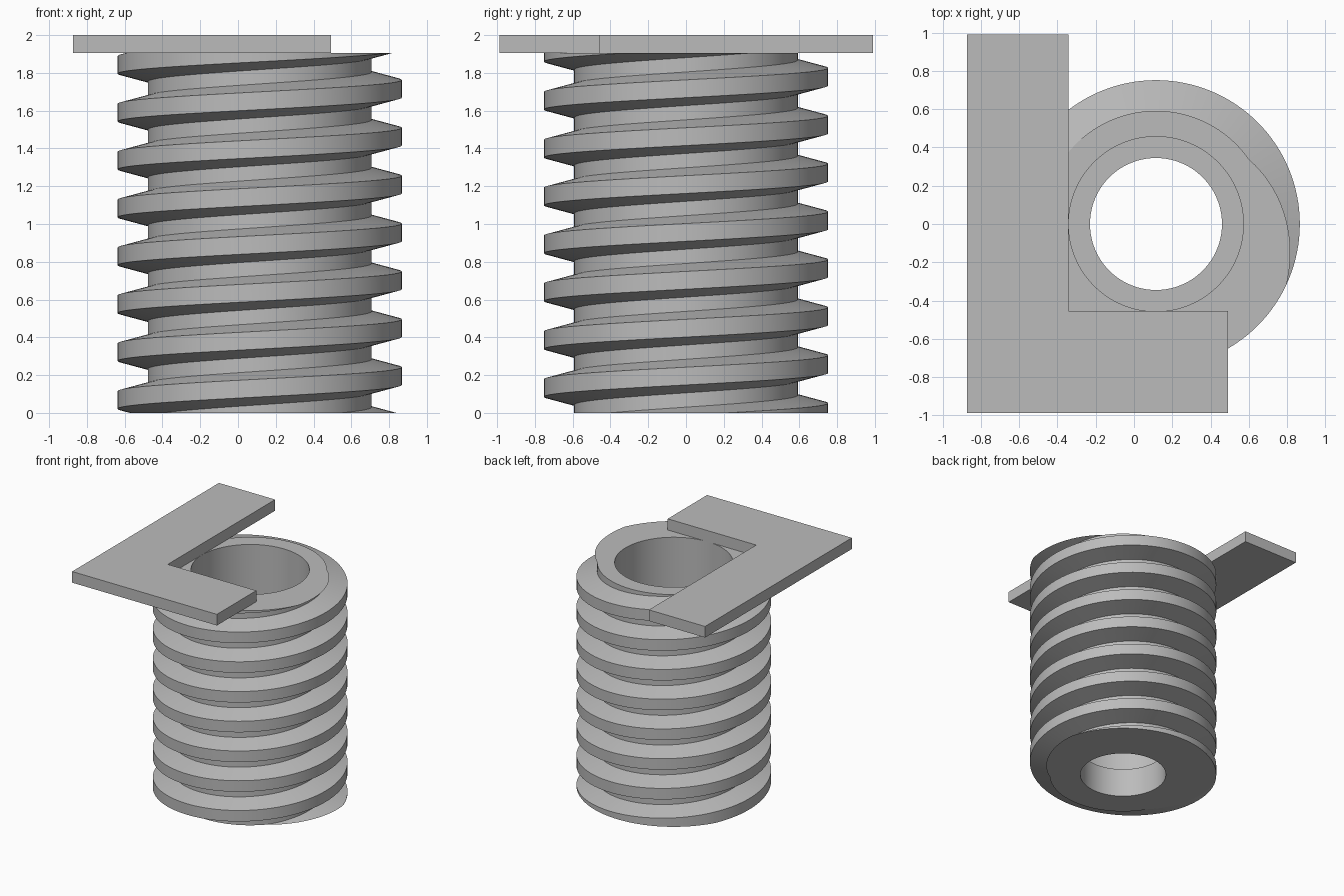
import bpy, bmesh, math

if "Cube" in bpy.data.objects:
    bpy.data.objects.remove(bpy.data.objects["Cube"], do_unlink=True)

# Main dimensions
AXIS_X = 0.115
TOP = 1.905
PITCH = 0.2535
CREST_R, ROOT_R = 0.752, 0.592
BORE_R, LIP_R, LIP_Z = 0.457, 0.345, 0.25
SEGMENTS = 128

grey = bpy.data.materials.new("plain_grey")
grey.use_nodes = True
colour = (0.5, 0.5, 0.5, 1)
grey.diffuse_color = colour
grey.node_tree.nodes["Principled BSDF"].inputs["Base Color"].default_value = colour


def finish(name, bm):
    bmesh.ops.recalc_face_normals(bm, faces=bm.faces[:])
    mesh = bpy.data.meshes.new(name)
    bm.to_mesh(mesh)
    bm.free()
    mesh.materials.append(grey)
    obj = bpy.data.objects.new(name, mesh)
    bpy.context.collection.objects.link(obj)
    return obj


def skin(bm, columns):
    """Join neighbouring columns of vertices with quads."""
    for a, b in zip(columns, columns[1:]):
        for j in range(len(a) - 1):
            bm.faces.new((a[j], b[j], b[j + 1], a[j + 1]))


def column(bm, profile, angle, lift=0.0):
    c, s = math.cos(angle), math.sin(angle)
    return [bm.verts.new((r * c, r * s, z + lift)) for r, z in profile]


# Threaded sleeve: trapezoid thread profile swept along a helix
bm = bmesh.new()
crest_half, root_half = 0.047, 0.089
turns = range(-2, 10)
thread = []
for k in turns:
    mid = 0.195 + k * PITCH
    thread += [(ROOT_R, mid - root_half), (CREST_R, mid - crest_half),
               (CREST_R, mid + crest_half), (ROOT_R, mid + root_half)]
steps = [i / SEGMENTS for i in range(SEGMENTS + 1)]
skin(bm, [column(bm, thread, 2 * math.pi * t, PITCH * t) for t in steps])
bmesh.ops.remove_doubles(bm, verts=bm.verts[:], dist=1e-5)

# Trim the thread flat at both ends
for z, direction in ((0, -1), (TOP, 1)):
    bmesh.ops.bisect_plane(bm, geom=bm.verts[:] + bm.edges[:] + bm.faces[:],
                           dist=1e-6, plane_co=(0, 0, z),
                           plane_no=(0, 0, direction), clear_outer=True)

# Stepped bore with a narrower lip at the bottom
bore = [(LIP_R, 0), (LIP_R, LIP_Z), (BORE_R, LIP_Z), (BORE_R, TOP)]
skin(bm, [column(bm, bore, 2 * math.pi * t) for t in steps])
bmesh.ops.remove_doubles(bm, verts=bm.verts[:], dist=1e-5)

# Ring-shaped end caps
for z, direction in ((0, -1), (TOP, 1)):
    rim = [e for e in bm.edges if e.is_boundary
           and all(abs(v.co.z - z) < 1e-4 for v in e.verts)]
    bmesh.ops.triangle_fill(bm, edges=rim, use_beauty=True,
                            normal=(0, 0, direction))
sleeve = finish("threaded_sleeve", bm)
sleeve.location.x = AXIS_X
bpy.ops.object.select_all(action='DESELECT')
sleeve.select_set(True)
bpy.context.view_layer.objects.active = sleeve
bpy.ops.object.shade_smooth_by_angle(angle=math.radians(10))

# L-shaped plate resting on the top end
bm = bmesh.new()
left, inner_x, right = -0.873, -0.343, 0.492
front, inner_y, back = -0.987, -0.456, 0.99
outline = [(left, front), (right, front), (right, inner_y),
           (inner_x, inner_y), (inner_x, back), (left, back)]
base = bm.faces.new([bm.verts.new((x, y, TOP)) for x, y in outline])
raised = bmesh.ops.extrude_face_region(bm, geom=[base], use_keep_orig=True)
for v in raised["geom"]:
    if isinstance(v, bmesh.types.BMVert):
        v.co.z = 2.0
finish("corner_plate", bm)
